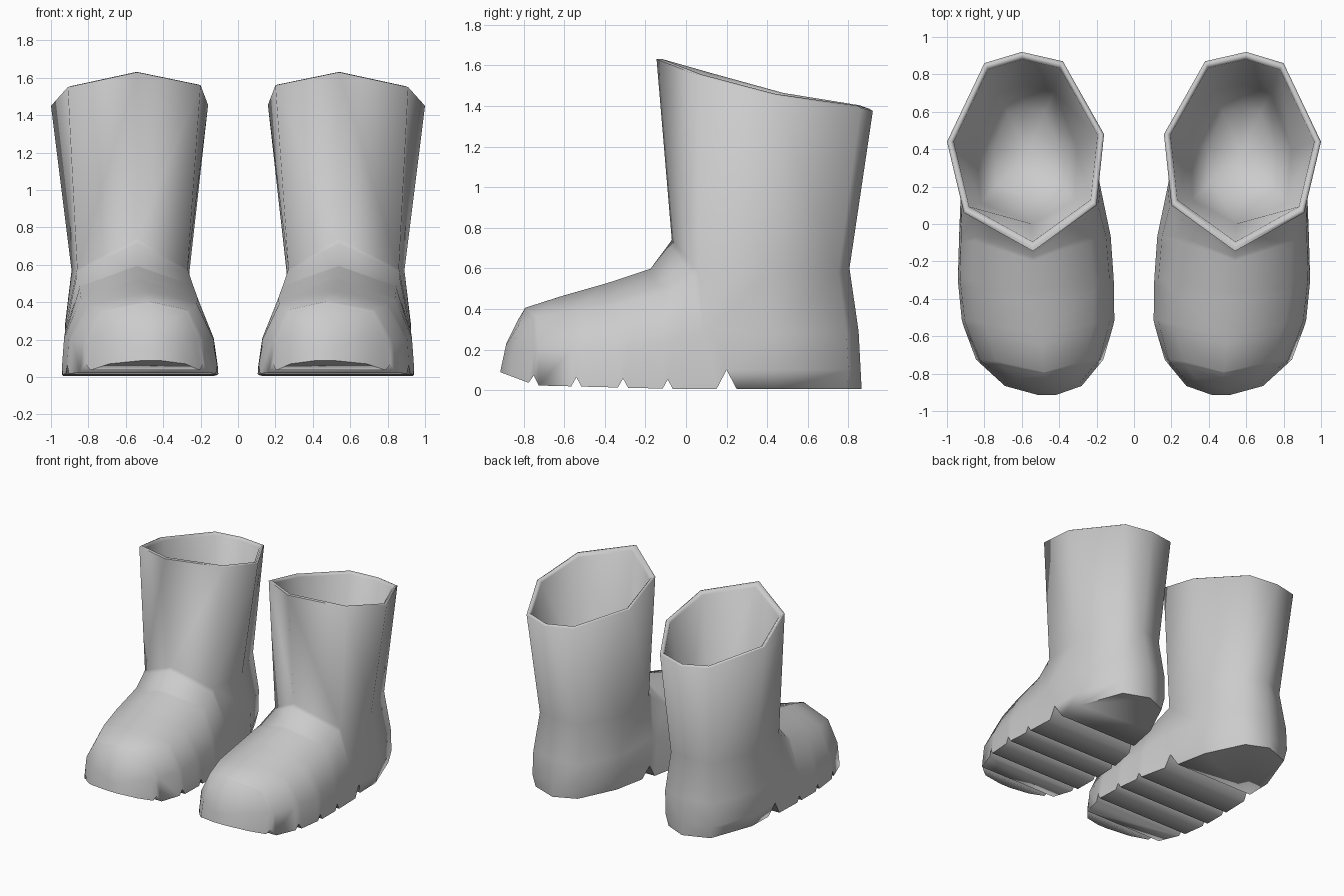
import bpy, bmesh, math
from mathutils import Vector

if "Cube" in bpy.data.objects:
    bpy.data.objects.remove(bpy.data.objects["Cube"], do_unlink=True)

rubber = bpy.data.materials.new("grey_rubber")
rubber.use_nodes = True
GREY = (0.6, 0.6, 0.6, 1)
rubber.diffuse_color = GREY
rubber.node_tree.nodes["Principled BSDF"].inputs["Base Color"].default_value = GREY

# Eight-sided shaft rings: front, inner front, inner, back inner, back, back outer, outer, outer front
TOP = [(.54, -.145, 1.63), (.20, .10, 1.56), (.16, .48, 1.455), (.38, .87, 1.392),
       (.60, .92, 1.375), (.80, .86, 1.39), (1.0, .44, 1.45), (.91, .06, 1.55)]
ANKLE = [(.54, -.07, .74), (.27, .08, .58), (.26, .42, .56), (.40, .76, .58),
         (.59, .805, .60), (.76, .75, .58), (.89, .40, .57), (.86, .06, .58)]
# Seven-point heel rings (the front stays open towards the foot)
HEEL = [(.20, .13, .30), (.23, .48, .28), (.37, .79, .28), (.57, .85, .29),
        (.79, .79, .28), (.925, .42, .28), (.92, .12, .30)]
HEEL_LOW = [(.18, .20, .10), (.235, .50, .10), (.38, .80, .10), (.57, .86, .10),
            (.79, .80, .10), (.92, .45, .10), (.925, .20, .10)]
HEEL_BASE = [(.21, .25, .005), (.26, .50, .005), (.40, .79, .005), (.57, .865, .005),
             (.77, .79, .005), (.895, .45, .005), (.90, .25, .005)]

# Foot sections: bottom, side, shoulder as (inner x, outer x, y, z), then crown point
FOOT = [
    ((.125, .935, -.06), (.15, .925, -.06, .24), (.24, .85, -.06, .49), (.54, -.17, .60)),
    ((.108, .942, -.30), (.13, .93, -.30, .21), (.215, .84, -.33, .42), (.53, -.38, .53)),
    ((.105, .92, -.52), (.13, .905, -.52, .20), (.22, .80, -.54, .39), (.50, -.60, .467)),
    ((.16, .85, -.72), (.18, .83, -.72, .20), (.26, .74, -.73, .36), (.48, -.79, .408)),
    ((.28, .69, -.866), (.29, .68, -.85, .20), (.33, .63, -.825, .32), (.47, -.825, .35)),
    ((.42, .51, -.915), (.42, .51, -.90, .16), (.43, .51, -.887, .22), (.47, -.885, .23)),
]
NOTCHES = [-.09, -.31, -.54, -.75]   # tread grooves across the sole


def sole_height(y):
    """Toe spring plus triangular tread grooves."""
    z = .005 + .025 * max(0, -y) + .35 * max(0, -.74 - y)
    for n in NOTCHES:
        z += .045 * max(0, 1 - abs(y - n) / .025)
    return z


def section(bottom, side, shoulder, crown):
    """Seven-point arch from inner sole over the crown to outer sole."""
    rows = [(*bottom, 0), side, shoulder]
    inner = [Vector((r[0], r[2], r[3])) for r in rows]
    outer = [Vector((r[1], r[2], r[3])) for r in reversed(rows)]
    return inner + [Vector(crown)] + outer


def inset(ring, scale, lift=0):
    """Shrink a ring about its own centre, then raise it."""
    pts = [Vector(p) for p in ring]
    c = sum(pts, Vector()) / len(pts)
    return [c + (p - c) * scale + Vector((0, 0, lift)) for p in pts]


def bridge(bm, a, b, closed=True):
    n = len(a)
    for i in range(n if closed else n - 1):
        j = (i + 1) % n
        bm.faces.new((a[i], a[j], b[j], b[i]))


bm = bmesh.new()


def ring(points):
    return [bm.verts.new(p) for p in points]


# Shaft with rounded rim and a lining that ends in a shallow bowl
ankle, top = ring(ANKLE), ring(TOP)
crest = ring(inset(TOP, .96, .008))
inner_top = ring(inset(TOP, .915, -.014))
inner_ankle = ring(inset(ANKLE, .85, .06))
bowl = ring(inset(ANKLE, .55, -.10))
loops = [ankle, top, crest, inner_top, inner_ankle, bowl]
for a, b in zip(loops, loops[1:]):
    bridge(bm, a, b)
insole = bm.verts.new((.57, .38, .45))
for i in range(8):
    bm.faces.new((bowl[i], bowl[(i + 1) % 8], insole))

# Heel block
heel, low, base = ring(HEEL), ring(HEEL_LOW), ring(HEEL_BASE)
bridge(bm, ankle[1:], heel, False)
bridge(bm, heel, low, False)
bridge(bm, low, base)
bm.faces.new(base)

# Foot, lofted forward from the heel opening with grooves cut into the sole
start = [low[0], heel[0], ankle[1], ankle[0], ankle[7], heel[6], low[6]]
keys = [[v.co.copy() for v in start]] + [section(*f) for f in FOOT]
stations = {k[0].y for k in keys[1:]} | {.15}
for n in NOTCHES:
    stations = {s for s in stations if abs(s - n) > .034} | {n - .025, n, n + .025}
previous = start
for y in sorted(stations, reverse=True):
    k = next(i for i in range(len(keys) - 1) if keys[i + 1][0].y <= y + 1e-5)
    t = (keys[k][0].y - y) / (keys[k][0].y - keys[k + 1][0].y)
    pts = [p.lerp(q, t) for p, q in zip(keys[k], keys[k + 1])]
    pts[0].z = pts[6].z = sole_height(y)
    current = ring(pts)
    bridge(bm, previous, current)
    previous = current
bm.faces.new(previous)

bmesh.ops.recalc_face_normals(bm, faces=bm.faces)


def make_boot(name, mirrored):
    mesh = bpy.data.meshes.new(name)
    copy = bm.copy()
    if mirrored:
        for v in copy.verts:
            v.co.x *= -1
        bmesh.ops.reverse_faces(copy, faces=copy.faces)
    copy.to_mesh(mesh)
    copy.free()
    mesh.materials.append(rubber)
    boot = bpy.data.objects.new(name, mesh)
    bpy.context.collection.objects.link(boot)
    bpy.ops.object.select_all(action="DESELECT")
    boot.select_set(True)
    bpy.context.view_layer.objects.active = boot
    bpy.ops.object.shade_smooth_by_angle(angle=math.radians(76))


make_boot("left_boot", False)
make_boot("right_boot", True)
bm.free()
